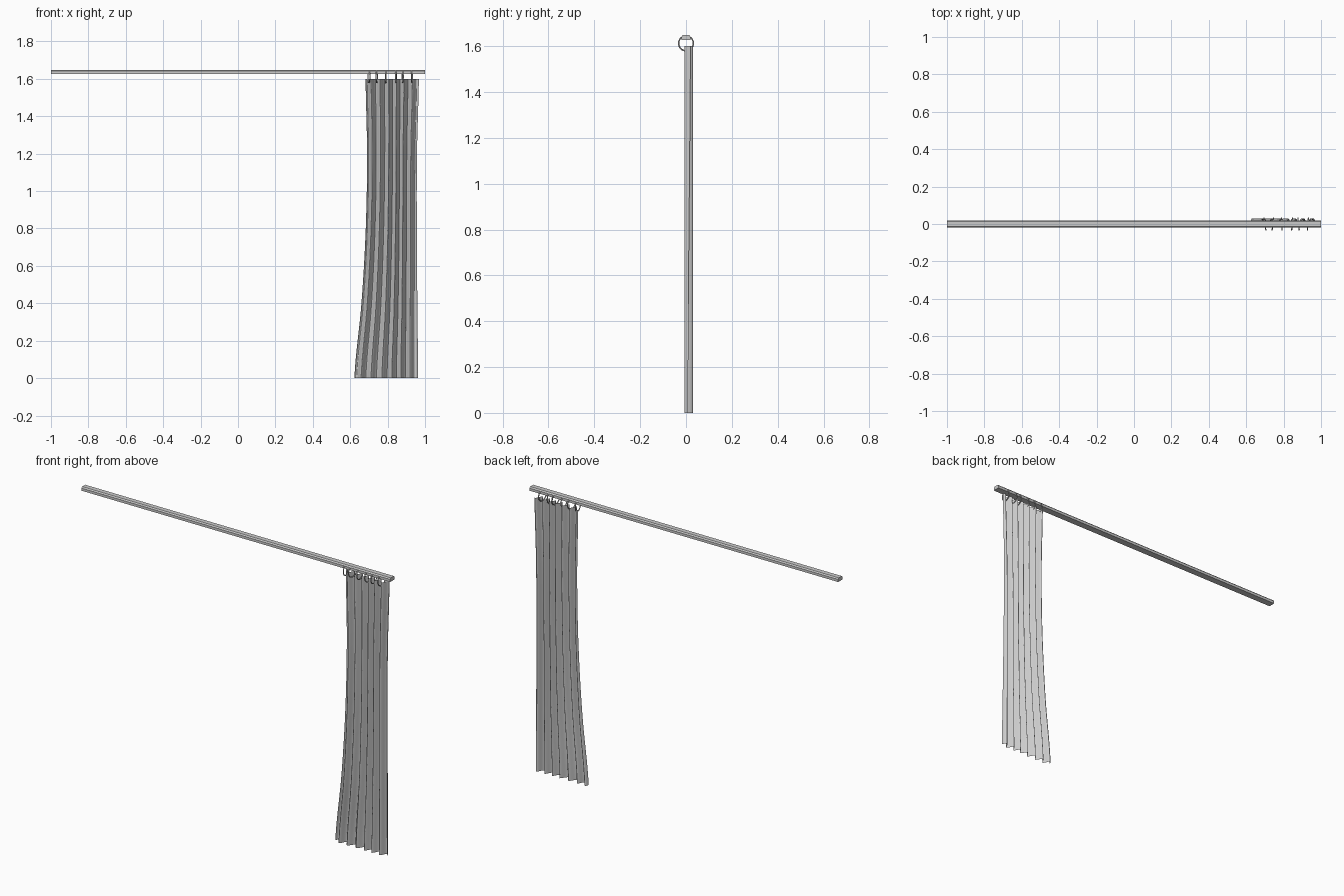
import bpy, bmesh, math

if "Cube" in bpy.data.objects:
    bpy.data.objects.remove(bpy.data.objects["Cube"])


def finish(bm, name, smooth):
    bmesh.ops.recalc_face_normals(bm, faces=bm.faces)
    me = bpy.data.meshes.new(name)
    bm.to_mesh(me)
    bm.free()
    ob = bpy.data.objects.new(name, me)
    bpy.context.collection.objects.link(ob)
    for p in me.polygons:
        p.use_smooth = smooth
    return ob


def interp(table, z):
    # smooth (Catmull-Rom) lookup through (height, x) points
    for i in range(len(table) - 1):
        z0, z1 = table[i][0], table[i + 1][0]
        if z <= z1 + 1e-6:
            t = (z - z0) / (z1 - z0)
            a = table[max(i - 1, 0)][1]
            b, c = table[i][1], table[i + 1][1]
            d = table[min(i + 2, len(table) - 1)][1]
            return 0.5 * (2 * b + (c - a) * t + (2 * a - 5 * b + 4 * c - d) * t * t
                          + (3 * b - a - 3 * c + d) * t ** 3)
    return table[-1][1]


# Rail: chamfered bar section swept along x
section = [(-0.02, 1.626), (0.02, 1.626), (0.02, 1.641),
           (0.014, 1.648), (-0.014, 1.648), (-0.02, 1.641)]
bm = bmesh.new()
ends = [[bm.verts.new((x, y, z)) for y, z in section] for x in (-1, 1)]
n = len(section)
for i in range(n):
    j = (i + 1) % n
    bm.faces.new((ends[0][i], ends[0][j], ends[1][j], ends[1][i]))
for e in ends:
    bm.faces.new(e)
finish(bm, "curtain_rail", False)

# Curtain: pleated sheet, gathered at the top and flaring to the left at the hem
left = [(0, 0.622), (0.4, 0.660), (0.8, 0.683), (1.2, 0.690), (1.6, 0.682)]
right = [(0, 0.963), (0.4, 0.959), (0.8, 0.956), (1.2, 0.957), (1.6, 0.967)]
FOLDS, COLS, ROWS = 6.5, 130, 32
bm = bmesh.new()
grid = []
for r in range(ROWS + 1):
    z = 1.6 * r / ROWS
    l, w = interp(left, z), interp(right, z) - interp(left, z)
    row = []
    for c in range(COLS + 1):
        u = c / COLS
        uneven = u + 0.012 * math.sin(9 * u + 0.6 * z)
        ph = 2 * math.pi * FOLDS * uneven
        # rounded pleats that lean slightly over themselves
        y = 0.012 + 0.0185 * math.tanh(1.6 * math.sin(ph)) / math.tanh(1.6)
        lean = 0.005 * math.sin(2 * ph) * math.sin(math.pi * u) ** 0.5 if 0 < c < COLS else 0
        row.append(bm.verts.new((l + w * u + lean, y, z)))
    grid.append(row)
for a, b in zip(grid, grid[1:]):
    for c in range(COLS):
        bm.faces.new((a[c], a[c + 1], b[c + 1], b[c]))
finish(bm, "curtain", True)

# Rings: loop round the rail and through the curtain heading
for i, (x, yaw) in enumerate([(0.70, 9), (0.742, -6), (0.79, 4),
                              (0.845, -3), (0.88, 6), (0.93, -4)]):
    bpy.ops.mesh.primitive_torus_add(
        major_radius=0.0325, minor_radius=0.003, major_segments=32, minor_segments=8,
        location=(x, 0, 1.612), rotation=(0, math.radians(90), math.radians(yaw)))
    bpy.context.object.name = f"curtain_ring_{i + 1}"
    bpy.ops.object.shade_smooth()
